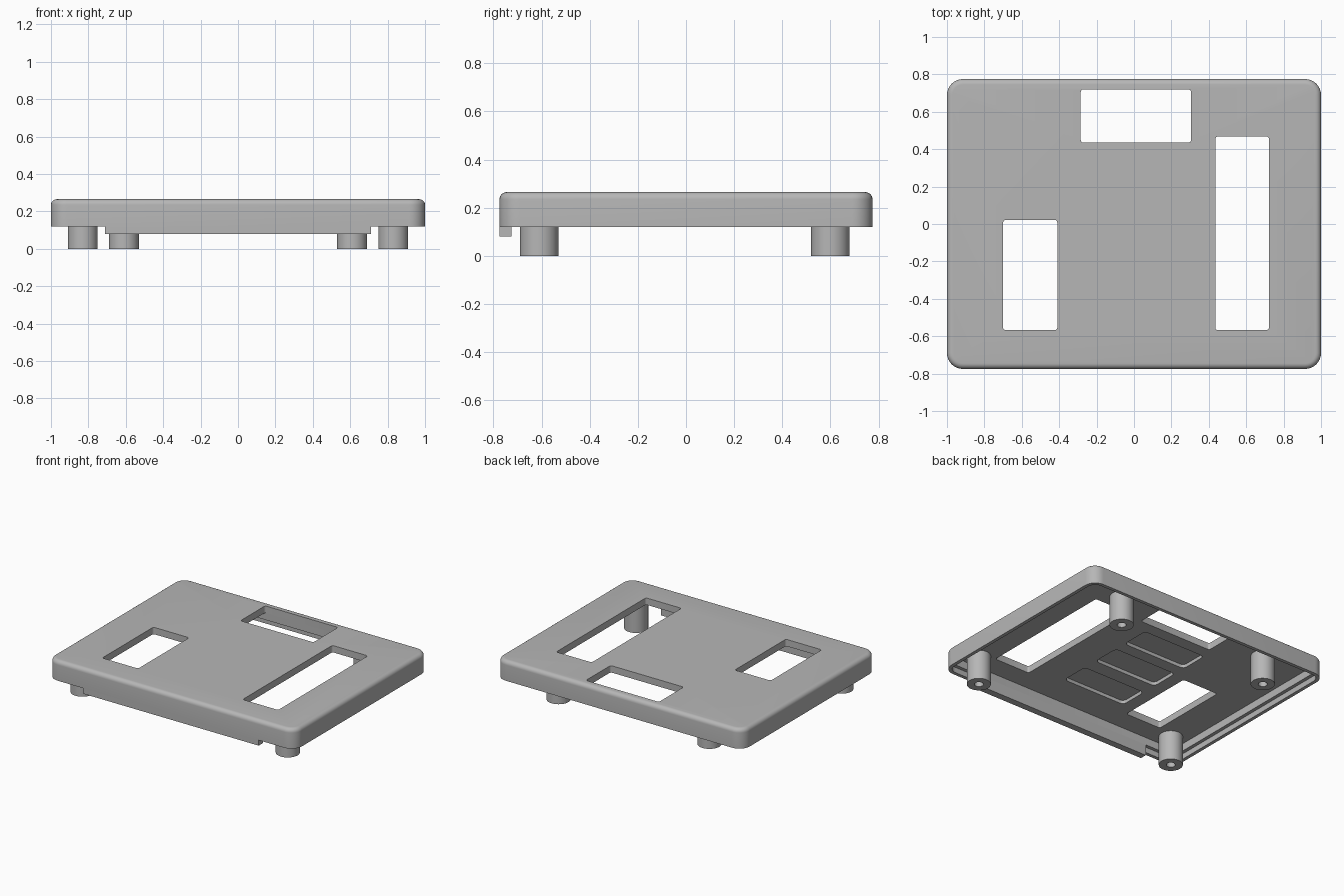
import bpy, bmesh, math

cube = bpy.data.objects.get("Cube")
if cube:
    bpy.data.objects.remove(cube, do_unlink=True)

# Single grey plastic material
grey = bpy.data.materials.new("grey_plastic")
grey.use_nodes = True
colour = (0.47, 0.47, 0.47, 1)
grey.diffuse_color = colour
grey.node_tree.nodes["Principled BSDF"].inputs["Base Color"].default_value = colour

HX, HY = 1.0, 0.775           # half width and depth
BASE, TOP = 0.12, 0.265       # shell bottom and top
CEIL, STEP = 0.215, 0.16      # ceiling and ledge heights
WALL, LIP = 0.05, 0.025       # wall and rim thickness


def rounded_rect(hx, hy, r, z, cx=0, cy=0, n=8):
    """Ring of points around a rounded rectangle."""
    pts = []
    for q, (sx, sy) in enumerate([(1, 1), (-1, 1), (-1, -1), (1, -1)]):
        for i in range(n + 1):
            a = math.pi / 2 * (q + i / n)
            pts.append((cx + sx * (hx - r) + r * math.cos(a),
                        cy + sy * (hy - r) + r * math.sin(a), z))
    return pts


def circle(r, z, cx, cy, n=40):
    return [(cx + r * math.cos(2 * math.pi * i / n),
             cy + r * math.sin(2 * math.pi * i / n), z) for i in range(n)]


def loft(name, rings):
    """Skin a stack of equal rings and cap both ends."""
    bm = bmesh.new()
    loops = [[bm.verts.new(p) for p in ring] for ring in rings]
    for a, b in zip(loops, loops[1:]):
        for i in range(len(a)):
            j = (i + 1) % len(a)
            bm.faces.new((a[i], a[j], b[j], b[i]))
    bm.faces.new(loops[0][::-1])
    bm.faces.new(loops[-1])
    bmesh.ops.recalc_face_normals(bm, faces=bm.faces)
    mesh = bpy.data.meshes.new(name)
    bm.to_mesh(mesh)
    bm.free()
    obj = bpy.data.objects.new(name, mesh)
    bpy.context.collection.objects.link(obj)
    mesh.materials.append(grey)
    return obj


def select(obj):
    bpy.ops.object.select_all(action='DESELECT')
    obj.select_set(True)
    bpy.context.view_layer.objects.active = obj


def smooth(obj):
    select(obj)
    bpy.ops.object.shade_smooth_by_angle(angle=math.radians(30))


def cut(obj, x0, x1, y0, y1, z0, z1, r):
    """Cut a rounded rectangular opening and remove the cutter."""
    dims = ((x1 - x0) / 2, (y1 - y0) / 2, r)
    mid = ((x0 + x1) / 2, (y0 + y1) / 2)
    cutter = loft("cutter", [rounded_rect(*dims, z, *mid, 4) for z in (z0, z1)])
    cutter.hide_render = True
    mod = obj.modifiers.new("opening", 'BOOLEAN')
    mod.operation = 'DIFFERENCE'
    mod.solver = 'EXACT'
    mod.object = cutter
    select(obj)
    bpy.ops.object.modifier_apply(modifier=mod.name)
    bpy.data.objects.remove(cutter, do_unlink=True)


# Hollow cover: outer skin with rounded top edge, stepped rim, inner ceiling
CORNER, FILLET = 0.085, 0.03


def inset_ring(d, z):
    return rounded_rect(HX - d, HY - d, CORNER - d, z)


rings = []
for i in range(7):
    a = math.pi / 2 * (1 - i / 6)
    rings.append(inset_ring(FILLET * (1 - math.cos(a)),
                            TOP - FILLET * (1 - math.sin(a))))
rings += [inset_ring(0, BASE), inset_ring(LIP, BASE), inset_ring(LIP, STEP),
          inset_ring(WALL, STEP), inset_ring(WALL, CEIL)]
cover = loft("cover", rings)

# Three through windows
for x0, x1, y0, y1 in [(-0.285, 0.305, 0.435, 0.72),
                       (0.435, 0.722, -0.568, 0.468),
                       (-0.70, -0.41, -0.568, 0.022)]:
    cut(cover, x0, x1, y0, y1, CEIL - 0.03, TOP + 0.1, 0.015)

# Three shallow pockets in the ceiling
for y in (0.24, -0.06, -0.38):
    cut(cover, -0.315, 0.195, y - 0.105, y + 0.105, CEIL - 0.03, CEIL + 0.025, 0.03)
smooth(cover)

# Front tab hanging below the rim, filling the rim step behind it
profile = [(-HY, 0.08), (WALL - HY, 0.08), (WALL - HY, STEP),
           (LIP - HY, STEP), (LIP - HY, BASE), (-HY, BASE)]
loft("front_tab", [[(x, y, z) for y, z in profile] for x in (-0.71, 0.71)])

# Screw posts with blind holes
for end, px, py in [("front", 0.83, -0.61), ("back", 0.61, 0.60)]:
    for side, s in [("left", 1), ("right", -1)]:
        post = loft(end + "_" + side + "_post",
                    [circle(r, z, s * px, py) for r, z in
                     [(0.08, CEIL), (0.08, 0), (0.03, 0), (0.03, 0.15)]])
        smooth(post)
